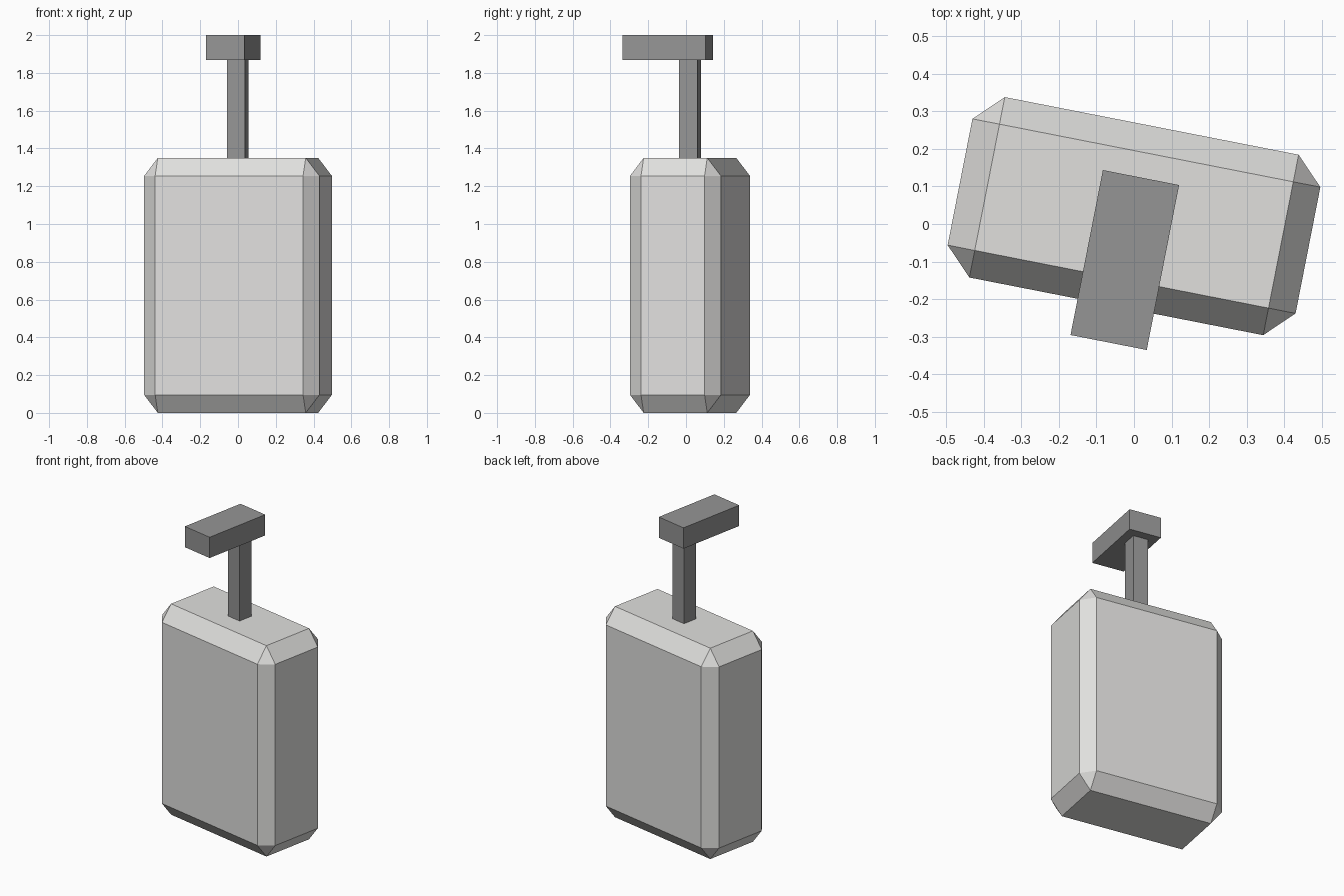
import bpy, bmesh, math
from mathutils import Matrix

if "Cube" in bpy.data.objects:
    bpy.data.objects.remove(bpy.data.objects["Cube"])

TURN = Matrix.Rotation(math.radians(-11.1), 4, 'Z')


def material(name, v):
    m = bpy.data.materials.new(name)
    m.diffuse_color = (*v, 1)
    m.use_nodes = True
    m.node_tree.nodes["Principled BSDF"].inputs["Base Color"].default_value = m.diffuse_color
    return m


light = material("light_grey", (0.75, 0.745, 0.73))
dark = material("dark_grey", (0.30, 0.30, 0.30))


def box(name, x, y, z0, z1, sx, sy, mat, chamfer=0, chamfer_z=0):
    """Turned box; the chamfer may reach further in z than sideways."""
    bm = bmesh.new()
    bmesh.ops.create_cube(bm, size=1)
    k = chamfer_z / chamfer if chamfer else 1
    bmesh.ops.scale(bm, vec=(sx, sy, (z1 - z0) / k), verts=bm.verts)
    if chamfer:
        bmesh.ops.bevel(bm, geom=bm.edges[:], offset=chamfer, segments=1,
                        affect='EDGES', profile=0.5)
    bmesh.ops.scale(bm, vec=(1, 1, k), verts=bm.verts)
    bmesh.ops.transform(bm, verts=bm.verts,
                        matrix=Matrix.Translation((x, y, (z0 + z1) / 2)) @ TURN)
    me = bpy.data.meshes.new(name)
    bm.to_mesh(me)
    bm.free()
    me.materials.append(mat)
    ob = bpy.data.objects.new(name, me)
    bpy.context.collection.objects.link(ob)
    return ob


# Chamfered case
box("case", 0, 0.021, 0, 1.35, 0.945, 0.49, light, 0.0735, 0.095)
# Square post on the case
box("post", -0.002, 0.021, 1.35, 1.87, 0.098, 0.098, dark)
# Flat bar on the post, reaching forward
box("grip", -0.0245, -0.096, 1.867, 2.0, 0.207, 0.448, dark)
